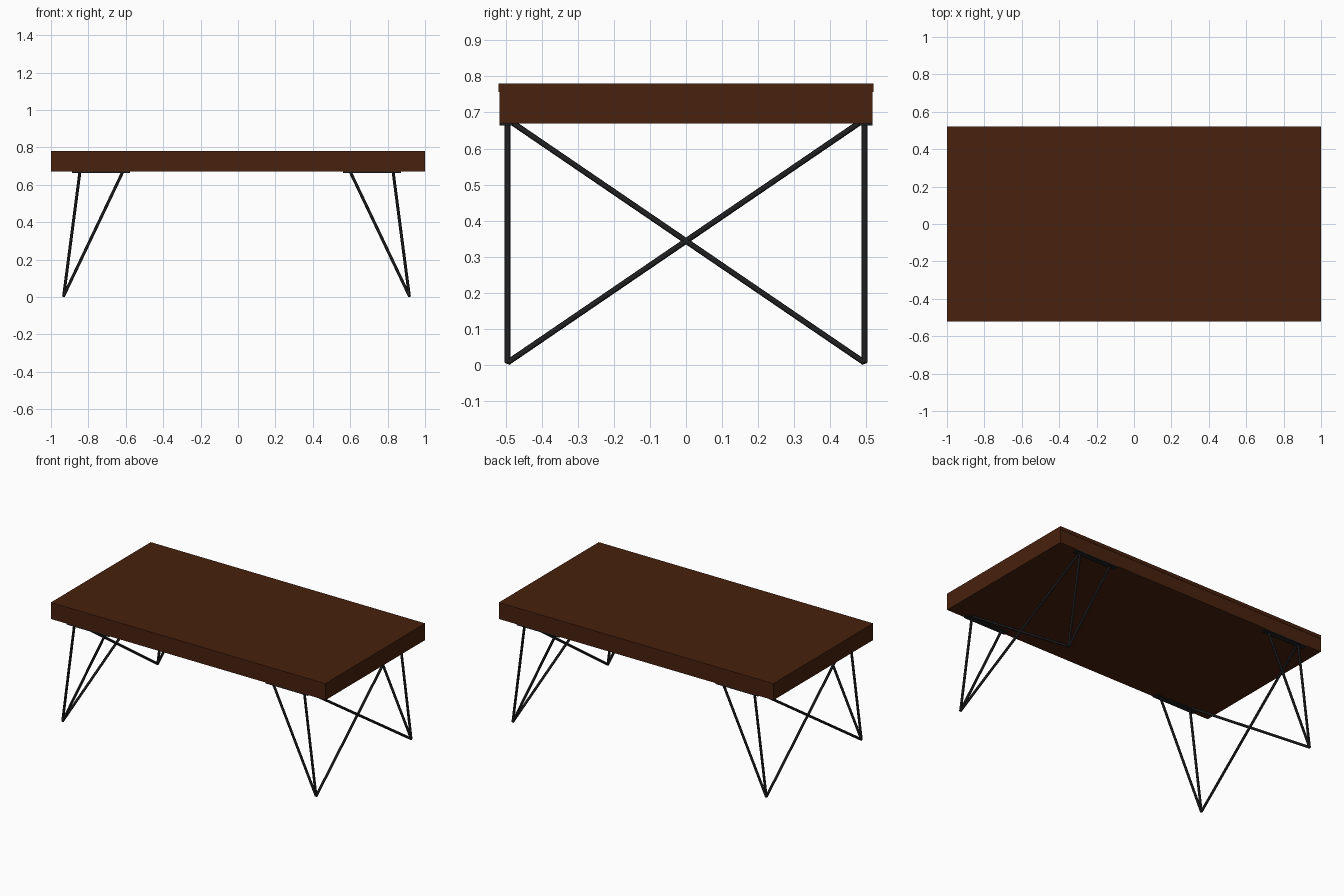
import bpy
from mathutils import Vector

if "Cube" in bpy.data.objects:
    bpy.data.objects.remove(bpy.data.objects["Cube"])


def material(name, rgb):
    m = bpy.data.materials.new(name)
    m.diffuse_color = (*rgb, 1)
    m.use_nodes = True
    m.node_tree.nodes["Principled BSDF"].inputs["Base Color"].default_value = m.diffuse_color
    return m


wood = material("dark brown wood", (0.065, 0.0155, 0.0043))
metal = material("black metal", (0.014, 0.014, 0.014))


def box(name, lo, hi, mat):
    lo, hi = Vector(lo), Vector(hi)
    bpy.ops.mesh.primitive_cube_add(size=1, location=(lo + hi) / 2)
    o = bpy.context.object
    o.name = name
    o.scale = hi - lo
    o.data.materials.append(mat)


def rod(name, a, b, radius=0.008):
    a, b = Vector(a), Vector(b)
    bpy.ops.mesh.primitive_cylinder_add(vertices=12, radius=radius, depth=(b - a).length,
                                        location=(a + b) / 2)
    o = bpy.context.object
    o.name = name
    o.rotation_euler = (b - a).to_track_quat('Z', 'Y').to_euler()
    o.data.materials.append(metal)
    bpy.ops.object.shade_smooth_by_angle()


# Table top: thin board on a closed lower frame, with a fine seam on the long sides
box("top_board", (-1, -0.52, 0.757), (1, 0.52, 0.78), wood)
box("lower_frame", (-1, -0.518, 0.67), (1, 0.518, 0.757), wood)

# Four hairpin legs with mounting plates; crossing braces join each end pair
SHIFT = -0.008
for sx, end in ((-1, "left"), (1, "right")):
    def X(v):
        return sx * v + SHIFT

    for sy, side in ((-1, "front"), (1, "back")):
        tag = f"{side}_{end}"
        foot = (X(0.924), sy * 0.495, 0.006)
        x0, x1 = sorted((X(0.57), X(0.88)))
        y0, y1 = sorted((sy * 0.48, sy * 0.518))
        box(f"mount_plate_{tag}", (x0, y0, 0.664), (x1, y1, 0.671), metal)
        rod(f"outer_leg_rod_{tag}", foot, (X(0.837), sy * 0.495, 0.672))
        rod(f"inner_leg_rod_{tag}", foot, (X(0.607), sy * 0.495, 0.672))
        rod(f"cross_brace_{tag}", foot, (X(0.837), -sy * 0.482, 0.672))
